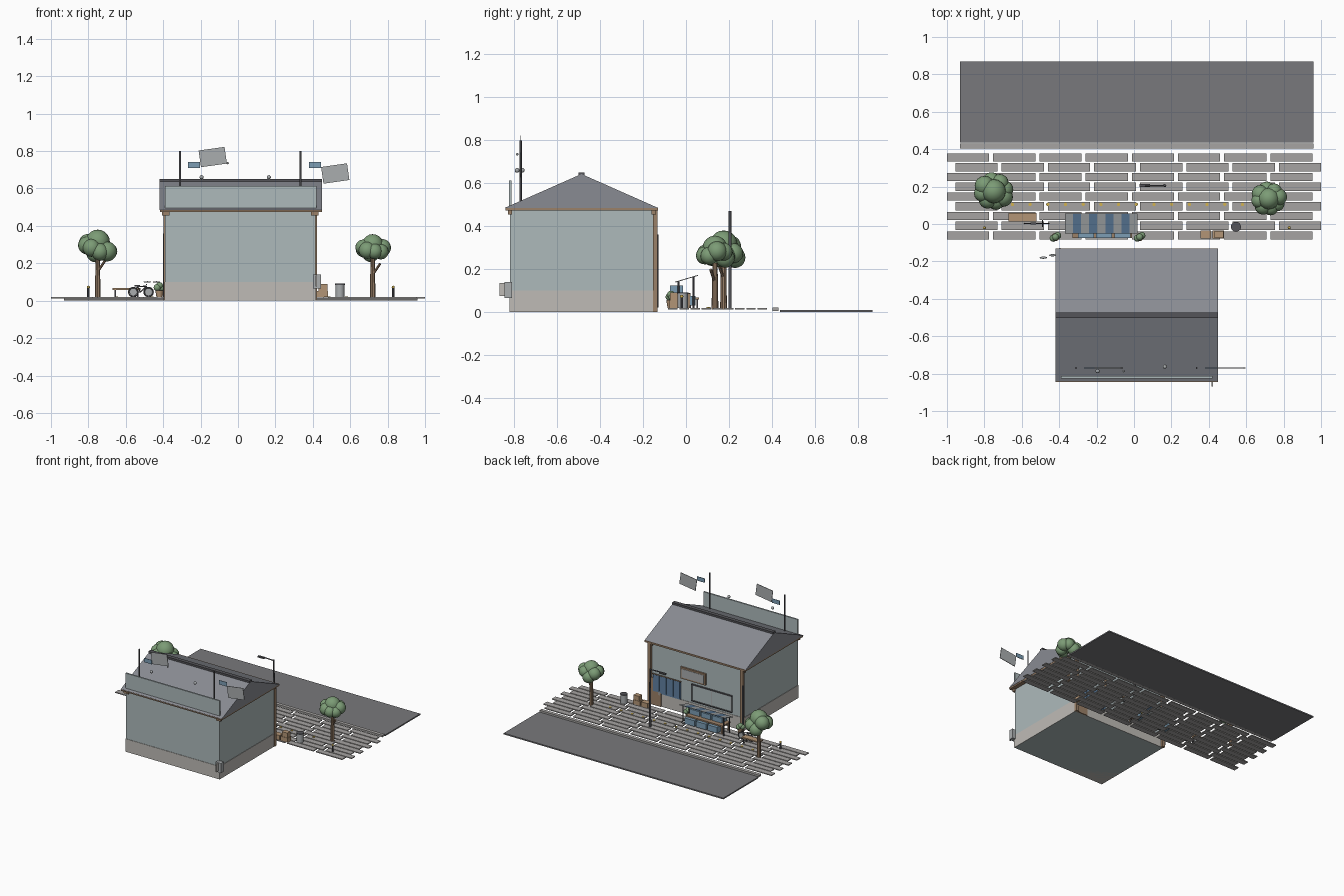
import bpy, math, random
from mathutils import Vector

if "Cube" in bpy.data.objects:
    bpy.data.objects.remove(bpy.data.objects["Cube"])
random.seed(4)
COL = dict(wall=(.42, .49, .50), plinth=(.52, .50, .47), roof=(.25, .26, .29), wood=(.33, .22, .14),
           dark=(.09, .09, .10), blue=(.12, .22, .36), sky=(.20, .34, .46), stone=(.38, .37, .36),
           road=(.19, .19, .20), leaf=(.20, .33, .18), yellow=(.65, .45, .08), crate=(.45, .30, .18),
           metal=(.40, .42, .43))
MATS = {}


def finish(o, name, col):
    o.name = name
    if col not in MATS:
        MATS[col] = bpy.data.materials.new(col)
        MATS[col].diffuse_color = (*COL[col], 1)
    o.data.materials.append(MATS[col])
    return o


# box from min/max extents, optionally tilted about its centre
def box(name, col, x, y, z, rot=(0, 0, 0)):
    c = [(a + b) / 2 for a, b in (x, y, z)]
    bpy.ops.mesh.primitive_cube_add(size=1, location=c, rotation=rot)
    o = bpy.context.object
    o.scale = [b - a for a, b in (x, y, z)]
    return finish(o, name, col)


# cylinder between two points
def rod(name, col, a, b, r, n=12, r2=None):
    a, b = Vector(a), Vector(b)
    d = b - a
    bpy.ops.mesh.primitive_cone_add(vertices=n, radius1=r, radius2=r if r2 is None else r2,
                                    depth=d.length, location=(a + b) / 2)
    o = bpy.context.object
    o.rotation_euler = d.to_track_quat('Z', 'Y').to_euler()
    bpy.ops.object.shade_smooth_by_angle()
    return finish(o, name, col)


def ball(name, col, c, r, s=(1, 1, 1)):
    bpy.ops.mesh.primitive_uv_sphere_add(segments=16, ring_count=10, radius=r, location=c)
    o = bpy.context.object
    o.scale = s
    bpy.ops.object.shade_smooth()
    return finish(o, name, col)


# road, curb and staggered paving
box("road", "road", (-.93, .96), (.437, .87), (0, .01))
box("curb", "stone", (-.93, .96), (.403, .43), (.005, .02))
for r in range(9):
    y = .355 - r * .052
    for i in range(8):
        x = (-1 if r % 2 == 0 else -.955) + i * .247
        box("paving_slab", "stone", (x, x + .226), (y - .022, y + .022), (.012, .019))
for i in range(14):
    rod("tactile_stud", "yellow", (-.65 + i * .0946, .105, .019), (-.65 + i * .0946, .105, .023), .009)

# building body
box("walls", "wall", (-.39, .415), (-.82, -.15), (0, .49))
box("plinth", "plinth", (-.393, .418), (-.823, -.147), (0, .10))
for x in (-.385, .41):
    box("corner_post", "wood", (x - .012, x + .012), (-.153, -.132), (0, .48))
    for y in (-.82, -.15):
        box("eave_bracket", "wood", (x - .02, x + .02), (y - .01, y + .01), (.455, .485))
rod("downpipe", "dark", (-.396, -.135, .02), (-.396, -.135, .36), .006)

# gabled roof
me = bpy.data.meshes.new("roof")
v = [(x, y, z) for x in (-.42, .45) for y, z in ((-.845, .485), (-.13, .485), (-.487, .643))]
me.from_pydata(v, [], [(0, 2, 1), (3, 4, 5), (0, 1, 4, 3), (1, 2, 5, 4), (2, 0, 3, 5)])
roof = bpy.data.objects.new("roof", me)
bpy.context.collection.objects.link(roof)
finish(roof, "roof", "roof")
box("eave_board", "wood", (-.418, .448), (-.842, -.13), (.474, .487))
box("ridge_cap", "dark", (-.42, .45), (-.502, -.472), (.634, .651))
box("rooftop_panel", "wall", (-.39, .42), (-.825, -.813), (.495, .612))

# roof poles, flags and lamps
for x in (-.31, .335):
    rod("roof_pole", "dark", (x, -.77, .49), (x, -.77, .80), .005)
for x in (-.235, .412):
    box("small_flag", "sky", (x - .033, x + .033), (-.772, -.768), (.71, .742))
for x, z in ((-.135, .768), (.52, .68)):
    box("large_flag", "metal", (x - .07, x + .07), (-.772, -.768), (z - .045, z + .045), (0, -.14, 0))
for c in ((-.195, -.787, .66), (.165, -.763, .66)):
    ball("roof_lamp", "metal", c, .011)
ball("roof_lamp_small", "metal", (-.055, -.787, .735), .006)

# shopfront: door, hanging curtain, sign, window
box("door", "wood", (.315, .4), (-.152, -.14), (0, .21))
box("door_handle", "metal", (.325, .33), (-.14, -.136), (.09, .12))
box("entrance_glass", "blue", (.15, .385), (-.152, -.142), (.10, .235))
for i in range(4):
    x = .15 + i * .059
    box("curtain_strip", "blue", (x, x + .054), (-.142, -.137), (.11, .24))
rod("curtain_rail", "wood", (.14, -.138, .243), (.395, -.138, .243), .004)
box("sign_frame", "wood", (-.07, .145), (-.15, -.137), (.27, .36))
box("sign_panel", "metal", (-.058, .133), (-.14, -.134), (.282, .348))
box("window_pane", "wall", (-.29, .05), (-.152, -.145), (.12, .24))
for z in (.12, .245):
    box("window_rail", "dark", (-.295, .055), (-.15, -.138), (z - .004, z + .004))
for x in (-.29, -.12, .05):
    box("window_mullion", "metal", (x - .004, x + .004), (-.15, -.14), (.12, .245))

# market stall with striped awning and produce boxes
for i in range(9):
    x = -.37 + i * .0433
    box("awning_stripe", "blue" if i % 2 else "metal", (x, x + .0433), (-.052, .058), (.153, .157), (.29, 0, 0))
for x in (-.35, 0):
    rod("awning_post", "dark", (x, -.035, .019), (x, -.035, .144), .004)
    rod("awning_front_post", "dark", (x, .035, .019), (x, .035, .163), .004)
box("stall_table", "wood", (-.33, -.01), (-.075, .02), (.075, .085))
for x in (-.32, -.02):
    for y in (-.065, .012):
        box("table_leg", "wood", (x - .006, x + .006), (y - .006, y + .006), (.019, .075))
for i in range(3):
    x = -.30 + i * .098
    box("produce_box", "sky", (x, x + .085), (-.075, -.015), (.085, .123))
    box("front_box", "sky", (x, x + .085), (-.01, .045), (.03, .075))

# planters, crates, bin, meter box
for x in (-.42, .03):
    rod("plant_pot", "crate", (x, -.07, .019), (x, -.07, .055), .016, 12, .022)
    for dx, dy, dz in ((0, 0, .08), (.012, .008, .068), (-.012, -.006, .07)):
        ball("shrub", "leaf", (x + dx, -.07 + dy, dz), .019)
box("crate_left", "crate", (.355, .412), (-.078, -.035), (.019, .055))
box("crate_right", "crate", (.42, .482), (-.078, -.035), (.019, .053))
box("crate_top", "crate", (.43, .478), (-.075, -.038), (.053, .09))
rod("bin", "metal", (.545, -.015, .019), (.545, -.015, .085), .024, 20)
rod("bin_lid", "dark", (.545, -.015, .085), (.545, -.015, .091), .027, 20)
box("meter_box", "metal", (.40, .445), (-.845, -.81), (.065, .14))
box("meter_cover", "plinth", (.415, .422), (-.87, -.845), (.075, .135))

# bench and bicycle
box("bench_seat", "crate", (-.67, -.52), (.013, .06), (.058, .067))
for x in (-.655, -.535):
    for y in (.02, .053):
        box("bench_leg", "dark", (x - .004, x + .004), (y - .004, y + .004), (.019, .058))
for x in (-.56, -.478):
    bpy.ops.mesh.primitive_torus_add(major_segments=24, minor_segments=6, major_radius=.024, minor_radius=.004,
                                     location=(x, .003, .046), rotation=(math.pi / 2, 0, 0))
    finish(bpy.context.object, "bicycle_wheel", "dark")
    rod("bicycle_hub", "metal", (x, 0, .046), (x, .006, .046), .02, 16)
B = [(-.56, .003, .046), (-.537, .003, .075), (-.522, .003, .046), (-.49, .003, .078), (-.478, .003, .046)]
for i, j in ((0, 1), (1, 2), (0, 2), (2, 3), (1, 3), (3, 4)):
    rod("bicycle_frame", "dark", B[i], B[j], .003, 8)
box("bicycle_saddle", "dark", (-.553, -.525), (-.003, .009), (.077, .083))
rod("bicycle_handlebar", "dark", (-.49, -.016, .086), (-.49, .022, .086), .003, 8)
for c in ((-.485, -.18, .1), (-.435, -.167, .1)):
    ball("wall_lamp", "metal", c, .02, (1, .3, .2))

# bollards
for x in (-.8, .83):
    rod("bollard", "dark", (x, -.02, .019), (x, -.02, .07), .006)
    ball("bollard_cap", "yellow", (x, -.02, .072), .008)

# street lamp
rod("lamp_post", "dark", (.165, .205, .012), (.165, .205, .47), .008, 12, .006)
rod("lamp_arm", "dark", (.165, .205, .465), (.06, .205, .468), .004)
box("lamp_head", "dark", (.03, .085), (.197, .213), (.457, .468))

# street trees
for x, y, z, R in ((-.75, .175, .275, .108), (.72, .135, .258, .096)):
    rod("tree_trunk", "wood", (x, y, .012), (x, y, z - .03), .016, 10, .012)
    rod("tree_branch", "wood", (x, y, z - .12), (x + .04, y - .02, z - .06), .007, 8)
    ball("tree_crown", "leaf", (x, y, z + .04), R * .6)
    for k in range(8):
        a = k * math.pi / 4 + .2
        ball("tree_foliage", "leaf", (x + math.cos(a) * R * .55, y + math.sin(a) * R * .5,
             z + random.uniform(-.025, .035)), R * random.uniform(.42, .5))

for m in bpy.data.materials:
    if m.users and not m.is_grease_pencil:
        m.use_nodes = True
        m.node_tree.nodes["Principled BSDF"].inputs["Base Color"].default_value = m.diffuse_color
